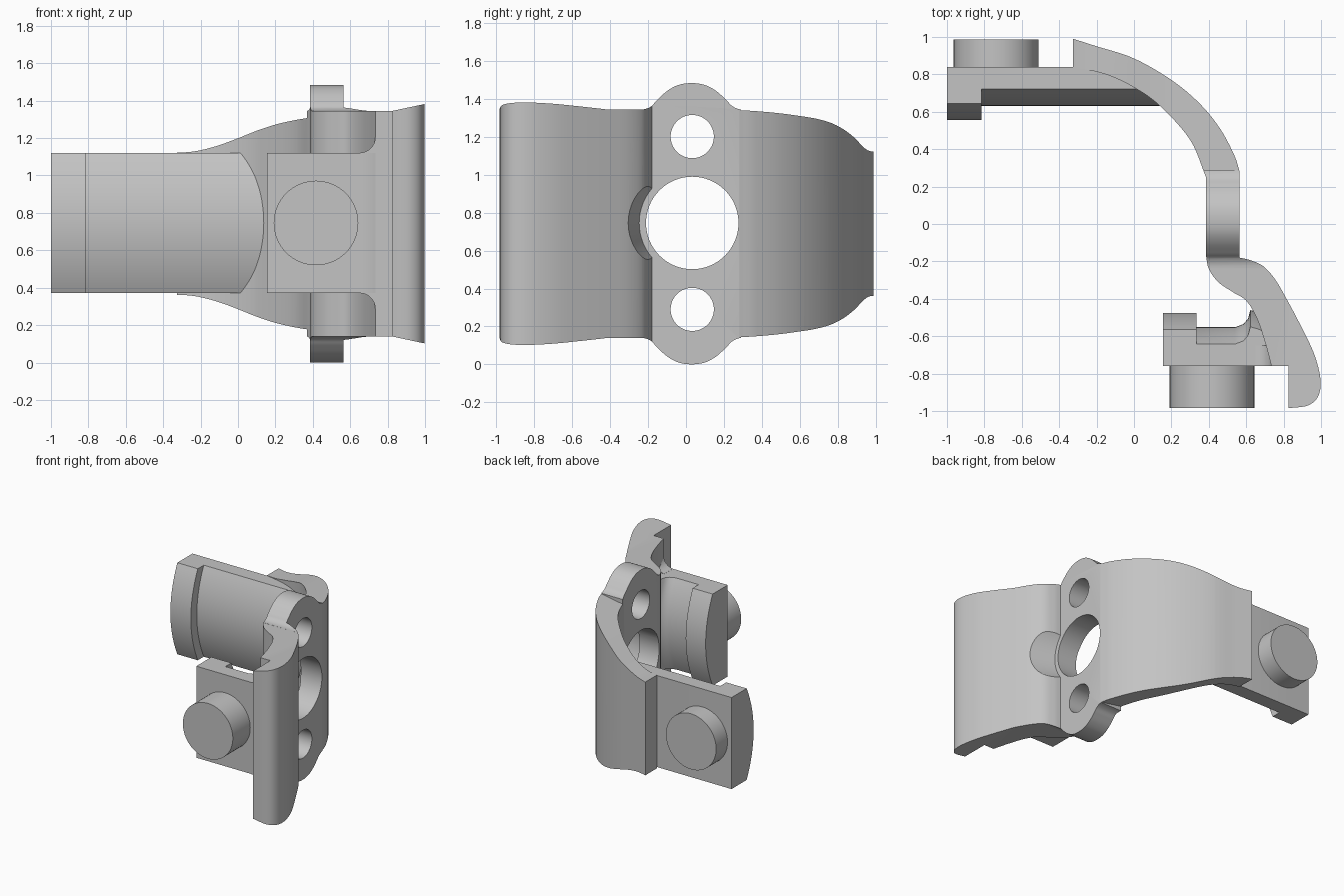
import bpy, bmesh, math
from mathutils import Vector

if "Cube" in bpy.data.objects:
    bpy.data.objects.remove(bpy.data.objects["Cube"], do_unlink=True)

MID = 0.742  # height of the mirror plane

grey = bpy.data.materials.new("plain_grey")
grey.use_nodes = True
grey.diffuse_color = (0.55, 0.55, 0.55, 1)
grey.node_tree.nodes["Principled BSDF"].inputs["Base Color"].default_value = (0.55, 0.55, 0.55, 1)


def spline(pts, steps=6):
    """Smooth curve through 2D points."""
    p = [Vector(q) for q in pts]
    p = [2 * p[0] - p[1]] + p + [2 * p[-1] - p[-2]]
    out = []
    for a, b, c, d in zip(p, p[1:], p[2:], p[3:]):
        for i in range(steps):
            t = i / steps
            out.append(0.5 * (2 * b + (c - a) * t + (2 * a - 5 * b + 4 * c - d) * t ** 2
                              + (3 * b - a - 3 * c + d) * t ** 3))
    return out + [p[-2]]


def loft(name, rings):
    """Closed solid through rings of equal point count."""
    bm = bmesh.new()
    rows = [[bm.verts.new(co) for co in ring] for ring in rings]
    n = len(rows[0])
    for r, s in zip(rows, rows[1:]):
        for i in range(n):
            j = (i + 1) % n
            bm.faces.new((r[i], r[j], s[j], s[i]))
    bm.faces.new(rows[0])
    bm.faces.new(rows[-1])
    bmesh.ops.remove_doubles(bm, verts=bm.verts, dist=1e-5)
    bmesh.ops.recalc_face_normals(bm, faces=bm.faces)
    mesh = bpy.data.meshes.new(name)
    bm.to_mesh(mesh)
    bm.free()
    mesh.materials.append(grey)
    ob = bpy.data.objects.new(name, mesh)
    bpy.context.collection.objects.link(ob)
    return ob


def prism(name, pts, axis, lo, hi):
    """2D outline pushed along x, y or z."""
    place = {"x": lambda p, w: (w, p[0], p[1]),
             "y": lambda p, w: (p[0], w, p[1]),
             "z": lambda p, w: (p[0], p[1], w)}[axis]
    return loft(name, [[place(p, w) for p in pts] for w in (lo, hi)])


def tube(name, axis, a, b, lo, hi, r0, r1=None, n=64):
    """Cylinder or cone along x or y, centred on (a, b)."""
    rings = []
    for w, r in ((lo, r0), (hi, r0 if r1 is None else r1)):
        ring = []
        for i in range(n):
            t = math.tau * i / n
            u, v = a + r * math.cos(t), b + r * math.sin(t)
            ring.append((w, u, v) if axis == "x" else (u, w, v))
        rings.append(ring)
    return loft(name, rings)


def boolean(ob, cutter, operation):
    mod = ob.modifiers.new("cut", "BOOLEAN")
    mod.object, mod.operation, mod.solver = cutter, operation, "EXACT"
    bpy.context.view_layer.objects.active = ob
    bpy.ops.object.modifier_apply(modifier=mod.name)
    bpy.data.objects.remove(cutter, do_unlink=True)


# Curved body: plan outline
rear_outer = spline([(-.325, .99), (-.2, .95), (0, .885), (.2, .77), (.35, .645),
                     (.46, .51), (.535, .37), (.565, .28)])
front_outer = spline([(.565, -.18), (.62, -.193), (.69, -.225), (.75, -.29), (.81, -.39),
                      (.9, -.56), (.965, -.7), (.997, -.83), (.985, -.92),
                      (.93, -.97), (.825, -.985)])
front_inner = spline([(.735, -.76), (.7, -.63), (.655, -.5), (.6, -.41), (.53, -.365),
                      (.45, -.31), (.4, -.24), (.385, -.17)])
rear_inner = spline([(.385, .25), (.3, .45), (.14, .63), (0, .73), (-.15, .8), (-.325, .84)])
outline = rear_outer + front_outer + [Vector((.825, -.76))] + front_inner + rear_inner
body = prism("curved_body", outline, "z", -.1, 1.6)

# Side silhouette with the rounded ears
half = spline([(-1.05, .66), (-.4, .62), (-.25, .603), (-.19, .615), (-.155, .65),
               (-.1, .7), (-.04, .732), (.03, .742), (.1, .732), (.16, .7), (.21, .655),
               (.25, .617), (.31, .6), (.45, .6), (1.05, .6)])
side = [(p.x, MID + p.y) for p in half] + [(p.x, MID - p.y) for p in reversed(half)]
boolean(body, prism("side_cutter", side, "x", -1.2, 1.2), "INTERSECT")

# Taper of the rear arm and flare of the front lip, mirrored top and bottom
rear_edge = spline([(-.4, .381), (-.28, .382), (-.2, .393), (-.1, .42), (0, .457),
                    (.1, .497), (.2, .53), (.3, .553), (.4, .57), (.5, .588), (.6, .605)])
front_edge = [Vector(p) for p in ((.3, .602), (.825, .603), (1.05, .651))]
for edge, lo, hi in ((rear_edge, .29, 1.2), (front_edge, -1.2, -.245)):
    for s in (1, -1):
        pts = [(p.x, MID + s * p.y) for p in edge]
        pts += [(edge[-1].x, MID + s), (edge[0].x, MID + s)]
        boolean(body, prism("edge_cutter", pts, "y", lo, hi), "DIFFERENCE")

# Three holes and the relief round the large one
for dz, r in ((-.456, .114), (0, .244), (.456, .114)):
    boolean(body, tube("hole_cutter", "x", .033, MID + .004 + dz, .2, .9, r), "DIFFERENCE")
boolean(body, tube("relief_cutter", "x", .033, MID + .004, .566, .8, .28, .35), "DIFFERENCE")


def pad(name, sections, bulge):
    """Block with a crowned face; sections are (x, crown y, back y)."""
    rings = []
    for x, crown, back in sections:
        ring = [(x, back, MID + .374)]
        for i in range(25):
            t = 1 - i / 12
            ring.append((x, crown + bulge * t * t, MID + .374 * t + .004))
        ring[0] = (x, back, ring[1][2])
        ring.append((x, back, ring[-1][2]))
        rings.append(ring)
    return loft(name, rings)


# Clamping pads with a raised lip at the free end
pads = [
    pad("rear_pad", [(-1, .555, .84), (-.815, .555, .84), (-.815, .632, .84),
                     (-.325, .632, .84), (0, .632, .8), (.15, .632, .735),
                     (.2, .632, .725)], .09),
    pad("front_pad", [(.155, -.475, -.76), (.335, -.475, -.76), (.335, -.552, -.76),
                      (.54, -.552, -.76), (.585, -.535, -.76), (.61, -.505, -.76),
                      (.622, -.46, -.76), (.66, -.47, -.76), (.735, -.5, -.76),
                      (.78, -.52, -.74)], -.09),
]

# Round pins on the outer pad faces
pins = [tube("rear_pin", "y", -.737, MID + .004, .83, .987, .227),
        tube("front_pin", "y", .417, MID + .004, -.985, -.75, .226)]

# Small fillets where the front pad meets the body
fillets = []
for s, name in ((1, "upper_fillet"), (-1, "lower_fillet")):
    arc = [(.65 + .084 * math.sin(a), .459 - .084 * math.cos(a))
           for a in [math.pi / 2 * i / 8 for i in range(9)]]
    pts = [(x, MID + .004 + s * z) for x, z in arc + [(.745, .459), (.745, .36), (.65, .36)]]
    fillets.append(prism(name, pts, "y", -.76, -.65))

# Smooth shading with sharp edges kept
bpy.ops.object.select_all(action="DESELECT")
for ob in [body] + pads + pins + fillets:
    ob.select_set(True)
bpy.context.view_layer.objects.active = body
bpy.ops.object.shade_smooth_by_angle(angle=math.radians(30))
